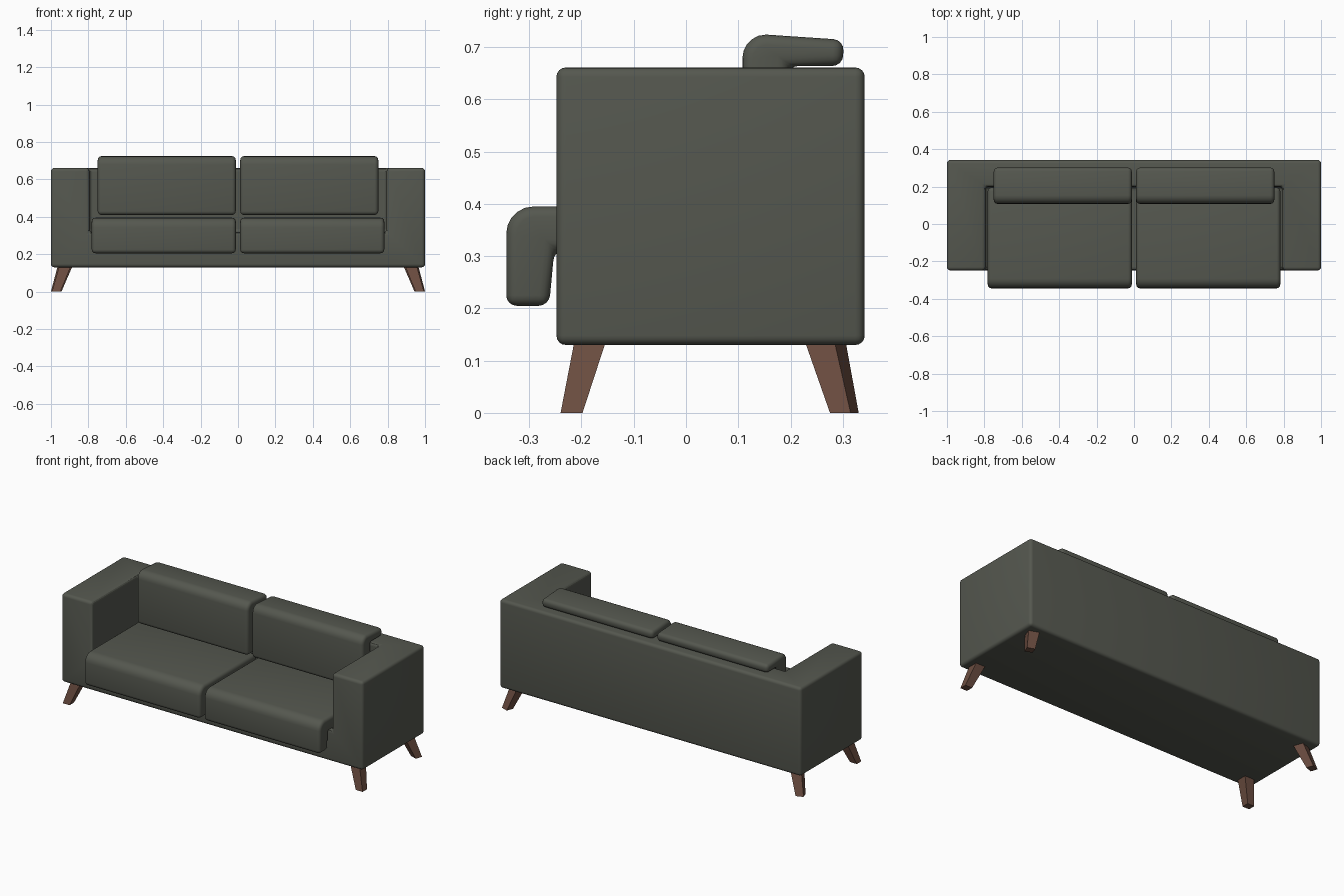
import bpy, bmesh, math

if "Cube" in bpy.data.objects:
    bpy.data.objects.remove(bpy.data.objects["Cube"])


def material(name, rgb):
    m = bpy.data.materials.new(name)
    m.diffuse_color = (*rgb, 1)
    m.use_nodes = True
    m.node_tree.nodes["Principled BSDF"].inputs["Base Color"].default_value = m.diffuse_color
    return m


FABRIC = material("grey green fabric", (0.09, 0.096, 0.078))
WOOD = material("brown wood", (0.15, 0.075, 0.052))


def loft(name, rings, mat):
    """Closed solid through two matching rings of points."""
    bm = bmesh.new()
    a, b = [[bm.verts.new(p) for p in ring] for ring in rings]
    n = len(a)
    bm.faces.new(a)
    bm.faces.new(b)
    for i in range(n):
        j = (i + 1) % n
        bm.faces.new((a[i], a[j], b[j], b[i]))
    bmesh.ops.recalc_face_normals(bm, faces=bm.faces)
    me = bpy.data.meshes.new(name)
    bm.to_mesh(me)
    bm.free()
    ob = bpy.data.objects.new(name, me)
    bpy.context.collection.objects.link(ob)
    me.materials.append(mat)
    return ob


def box(name, x0, x1, y0, y1, z0, z1, mat):
    return loft(name, [[(x0, y0, z), (x1, y0, z), (x1, y1, z), (x0, y1, z)]
                       for z in (z0, z1)], mat)


def soften(ob, width):
    """Rounded edges with smooth shading."""
    b = ob.modifiers.new("round", 'BEVEL')
    b.width = width
    b.segments = 4
    b.limit_method = 'ANGLE'
    b.angle_limit = math.radians(40)
    for p in ob.data.polygons:
        p.use_smooth = True


def arc(cy, cz, r, start, end, steps=5):
    return [(cy + r * math.cos(math.radians(start + (end - start) * i / steps)),
             cz + r * math.sin(math.radians(start + (end - start) * i / steps)))
            for i in range(steps + 1)]


# Frame: one block with the seat pocket cut away
frame = box("frame", -1, 1, -0.248, 0.342, 0.13, 0.661, FABRIC)
cutter = box("pocket_cutter", -0.795, 0.795, -0.6, 0.198, 0.318, 1.0, FABRIC)
cutter.hide_render = True
cutter.hide_viewport = True
cut = frame.modifiers.new("pocket", 'BOOLEAN')
cut.operation = 'DIFFERENCE'
cut.object = cutter
cut.solver = 'EXACT'
soften(frame, 0.018)

# Cushion side profiles (y, z): both fold over an edge
seat = ([(-0.262, 0.205), (-0.344, 0.205)]
        + arc(-0.292, 0.343, 0.052, 180, 90)
        + [(0.195, 0.395), (0.195, 0.312), (-0.252, 0.312)])
back = ([(0.190, 0.41), (0.108, 0.41)]
        + arc(0.153, 0.679, 0.045, 180, 90)
        + [(0.302, 0.714), (0.300, 0.664), (0.195, 0.664)])

for side, label in ((-1, "left"), (1, "right")):
    for name, profile, outer in (("seat_cushion", seat, 0.782),
                                 ("back_cushion", back, 0.75)):
        ob = loft(f"{label}_{name}",
                  [[(side * x, y, z) for y, z in profile] for x in (0.012, outer)],
                  FABRIC)
        soften(ob, 0.02)


def quad(cx, cy, wx, wy, z, turn):
    c, s = math.cos(turn), math.sin(turn)
    return [(cx + u * wx * c - v * wy * s, cy + u * wx * s + v * wy * c, z)
            for u, v in ((-.5, -.5), (.5, -.5), (.5, .5), (-.5, .5))]


# Splayed, tapered legs; the back pair is turned a little
for side, label in ((-1, "left"), (1, "right")):
    for name, low_y, top_y, turn in (("front_leg", -0.219, -0.184, 0),
                                     ("back_leg", 0.303, 0.267, -0.35)):
        low = quad(0.972, low_y, 0.045, 0.042, 0, turn)
        top = quad(0.925, top_y, 0.062, 0.06, 0.135, turn)
        loft(f"{label}_{name}",
             [[(side * x, y, z) for x, y, z in ring] for ring in (low, top)], WOOD)
